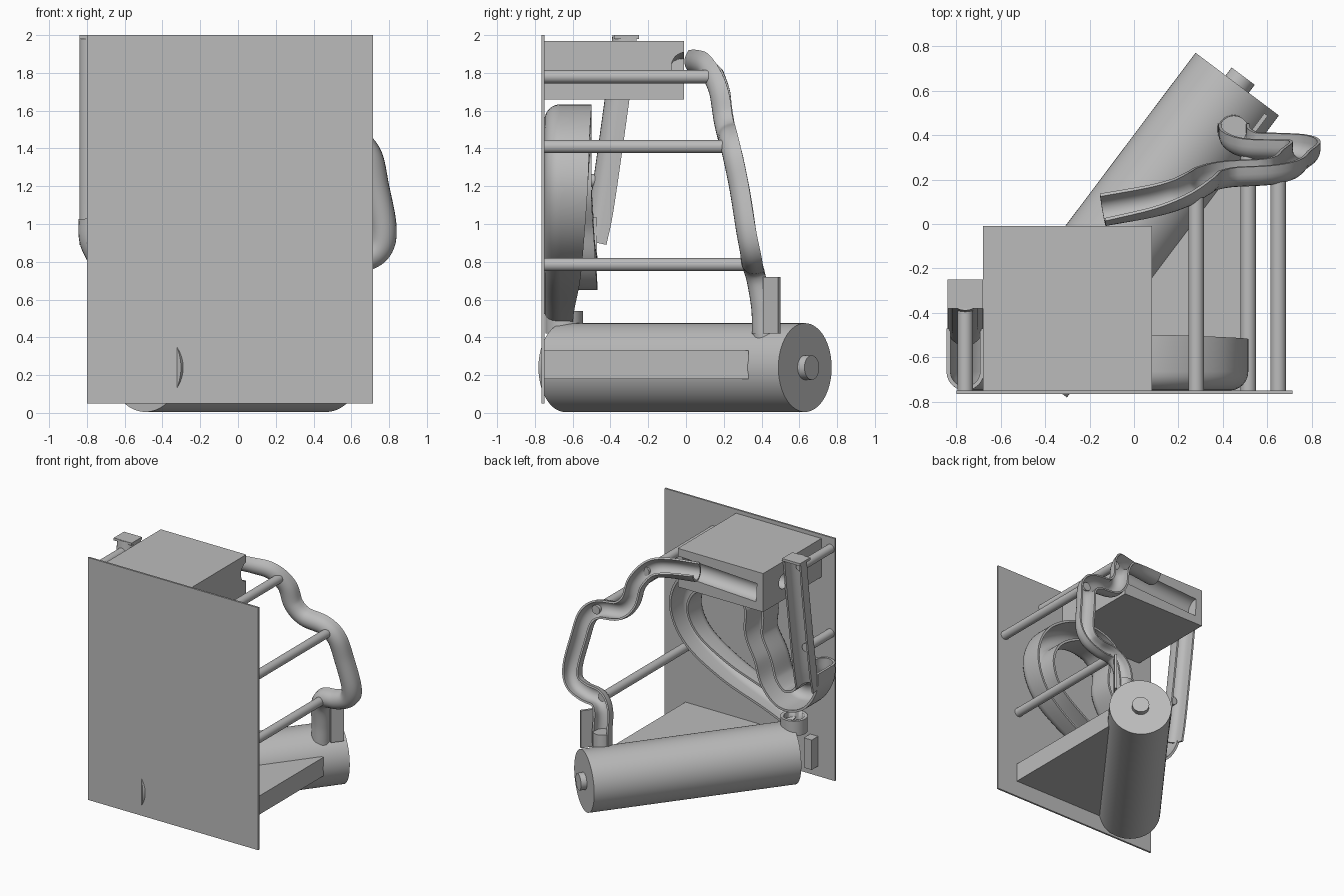
import bpy, bmesh, math
from mathutils import Vector, Matrix

old = bpy.data.objects.get("Cube")
if old:
    bpy.data.objects.remove(old, do_unlink=True)

GREY = (0.5, 0.5, 0.5, 1)
mat = bpy.data.materials.new("plain grey")
mat.use_nodes = True
mat.diffuse_color = GREY
mat.node_tree.nodes["Principled BSDF"].inputs["Base Color"].default_value = GREY


def finish(name, bm, smooth=False):
    bmesh.ops.recalc_face_normals(bm, faces=bm.faces)
    mesh = bpy.data.meshes.new(name)
    bm.to_mesh(mesh)
    bm.free()
    obj = bpy.data.objects.new(name, mesh)
    bpy.context.collection.objects.link(obj)
    mesh.materials.append(mat)
    if smooth:
        bpy.ops.object.select_all(action='DESELECT')
        obj.select_set(True)
        bpy.context.view_layer.objects.active = obj
        bpy.ops.object.shade_smooth_by_angle(angle=math.radians(35))
    return obj


def box(name, lo, hi, turn=0):
    lo, hi = Vector(lo), Vector(hi)
    size = hi - lo
    bm = bmesh.new()
    bmesh.ops.create_cube(bm, size=1, matrix=Matrix.Translation((lo + hi) / 2)
                          @ Matrix.Rotation(turn, 4, 'Z') @ Matrix.Diagonal((*size, 1)))
    return finish(name, bm)


def rod(name, a, b, r, sides=32):
    a, b = Vector(a), Vector(b)
    d = b - a
    bm = bmesh.new()
    bmesh.ops.create_cone(bm, cap_ends=True, segments=sides, radius1=r, radius2=r, depth=d.length,
                          matrix=Matrix.Translation((a + b) / 2)
                          @ d.to_track_quat('Z', 'Y').to_matrix().to_4x4())
    return finish(name, bm, True)


def carve(target, cutter):
    mod = target.modifiers.new("cut", 'BOOLEAN')
    mod.operation = 'DIFFERENCE'
    mod.object = cutter
    mod.solver = 'EXACT'
    cutter.hide_render = True
    cutter.hide_set(True)


def spline(points, steps=8):
    """Smooth curve through points of any dimension."""
    p = [Vector(q) for q in points]
    p = [2 * p[0] - p[1]] + p + [2 * p[-1] - p[-2]]
    out = []
    for a, b, c, d in zip(p, p[1:], p[2:], p[3:]):
        for i in range(steps):
            t = i / steps
            out.append(b + (c - a) * (t / 2) + (2 * a - 5 * b + 4 * c - d) * (t * t / 2)
                       + (3 * b - a - 3 * c + d) * (t ** 3 / 2))
    return out + [p[-2]]


def trough(name, path, opening, r, wall, heights):
    """U channel swept along path; opening and heights are given per sample."""
    bm = bmesh.new()
    rings = []
    n = len(path)
    arc = [math.pi * i / 12 for i in range(13)]
    for i, p in enumerate(path):
        t = (path[min(i + 1, n - 1)] - path[max(i - 1, 0)]).normalized()
        o = opening[i]
        o = (o - t * o.dot(t)).normalized()
        s = t.cross(o)
        ri = r - wall
        h = heights[i]
        section = [(r, h)] + [(r * math.cos(a), -r * math.sin(a)) for a in arc] + [(-r, h)]
        section += [(-ri, h)] + [(-ri * math.cos(a), -ri * math.sin(a)) for a in arc] + [(ri, h)]
        rings.append([bm.verts.new(p + s * u + o * v) for u, v in section])
    m = len(rings[0])
    for a, b in zip(rings, rings[1:]):
        for j in range(m):
            k = (j + 1) % m
            bm.faces.new((a[j], a[k], b[k], b[j]))
    half = m // 2
    for ring in (rings[0], rings[-1]):
        for j in range(half - 1):
            bm.faces.new((ring[j], ring[j + 1], ring[m - 2 - j], ring[m - 1 - j]))
    return finish(name, bm, True)


# Front panel and the housing behind its top
box("front_panel", (-0.8, -0.765, 0.05), (0.715, -0.75, 2.0))
housing = box("top_housing", (-0.68, -0.75, 1.66), (0.08, -0.01, 1.97))
carve(housing, rod("groove_cutter", (-0.62, -0.02, 1.8), (0.2, -0.0, 1.84), 0.075))
carve(housing, rod("side_hole_cutter", (-0.75, -0.27, 1.81), (-0.5, -0.27, 1.81), 0.06))

# Diagonal drum with its axle and support slab
front, back = Vector((-0.49, -0.64, 0.24)), Vector((0.465, 0.63, 0.24))
axis = (back - front).normalized()
rod("drum", front, back, 0.235, 64)
rod("drum_axle", back - axis * 0.05, back + axis * 0.045, 0.065)
box("drum_bracket", (-0.65, -0.75, 0.13), (-0.58, -0.67, 0.37))

bm = bmesh.new()
base = [bm.verts.new(v) for v in ((0.53, -0.75, 0.18), (0.53, 0.33, 0.18), (0.4, 0.33, 0.18),
                                  (-0.42, -0.75, 0.18))]
face = bm.faces.new(base)
top = bmesh.ops.extrude_face_region(bm, geom=[face])["geom"]
bmesh.ops.translate(bm, vec=(0, 0, 0.15), verts=[v for v in top if isinstance(v, bmesh.types.BMVert)])
finish("support_slab", bm)

# Zigzag run descending behind the panel on the left
run = spline([(-0.14, 0.06, 1.86), (0.08, 0.10, 1.85), (0.21, 0.14, 1.82), (0.3, 0.19, 1.71),
              (0.34, 0.215, 1.56), (0.43, 0.235, 1.47), (0.6, 0.245, 1.44), (0.69, 0.265, 1.36),
              (0.73, 0.30, 1.19), (0.77, 0.335, 0.97), (0.74, 0.355, 0.86), (0.64, 0.36, 0.81),
              (0.52, 0.365, 0.79), (0.46, 0.39, 0.71), (0.45, 0.415, 0.56), (0.445, 0.42, 0.42)])
count = len(run)
start, end = Vector((0, 0.5, 1)), Vector((0, 1, 0.25))
tilt = [start.lerp(end, min(1, 4 * i / count)) for i in range(count)]
trough("zigzag_run", run, tilt, 0.07, 0.015, [0.035] * count)
rod("run_outlet", (0.445, 0.425, 0.4), (0.45, 0.42, 0.56), 0.068)
box("outlet_fin", (0.515, 0.443, 0.42), (0.615, 0.463, 0.72), math.atan2(axis.y, axis.x))

# Support rods
for name, x, y, z in (("upper_run", 0.28, 0.12, 1.78), ("middle_run", 0.65, 0.22, 1.41),
                      ("lower_run", 0.515, 0.33, 0.785), ("upper_chute", -0.76, -0.36, 1.91),
                      ("lower_chute", -0.76, -0.44, 1.23)):
    rod(name + "_rod", (x, -0.755, z), (x, y, z), 0.035)

# Leaning side chute with a cap
chute = spline([(-0.76, -0.31, 1.99), (-0.76, -0.35, 1.66), (-0.76, -0.43, 1.1), (-0.76, -0.47, 0.9)])
trough("side_chute", chute, [Vector((0, 1, 0))] * len(chute), 0.08, 0.015, [0.05] * len(chute))
box("chute_cap", (-0.84, -0.38, 1.98), (-0.68, -0.25, 2.0))

# Looping channel on the panel: x, rim depth, z
loop = spline([(-0.76, -0.47, 1.03), (-0.75, -0.47, 0.9), (-0.66, -0.47, 0.77), (-0.52, -0.47, 0.74),
               (-0.4, -0.48, 0.84), (-0.34, -0.49, 1.0), (-0.25, -0.5, 1.18), (-0.25, -0.5, 1.38),
               (-0.12, -0.5, 1.52), (0.12, -0.5, 1.54), (0.35, -0.51, 1.41), (0.43, -0.52, 1.2),
               (0.33, -0.54, 0.97), (0.05, -0.56, 0.78), (-0.3, -0.59, 0.63), (-0.5, -0.6, 0.54)])
trough("looping_channel", [Vector((p.x, -0.665, p.z)) for p in loop], [Vector((0, 1, 0))] * len(loop),
       0.085, 0.018, [p.y + 0.665 for p in loop])
outlet = rod("loop_outlet", (-0.51, -0.645, 0.42), (-0.51, -0.645, 0.54), 0.1)
carve(outlet, rod("outlet_cutter", (-0.51, -0.645, 0.47), (-0.51, -0.645, 0.6), 0.075))
